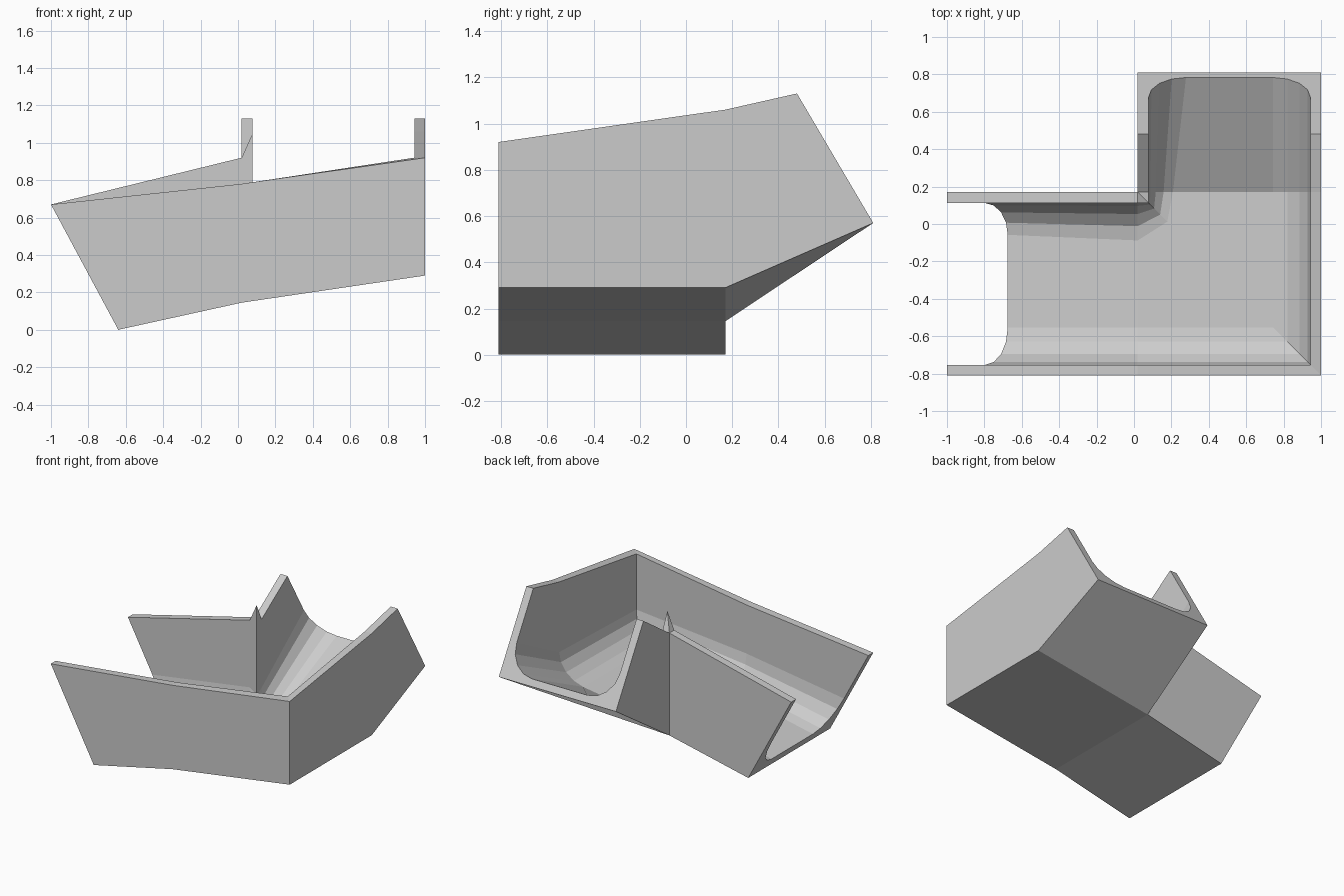
import bpy, bmesh, math

if "Cube" in bpy.data.objects:
    bpy.data.objects.remove(bpy.data.objects["Cube"])

WALL, WIDTH, SEG = 0.058, 0.865, 4


def floor(x):
    # sloping floor of the corner area
    return 0.212 + 0.148 * (x - 0.02)


def section(place, base, bottoms, outer_top, inner_tops, r_out, r_in, h):
    """Closed U profile: place(d, z) positions it, d = distance from the inner wall."""
    arc = [math.radians(90 * i / SEG) for i in range(SEG + 1)]
    pts = [(WIDTH + WALL, bottoms[0]), (WIDTH + WALL, outer_top), (WIDTH, outer_top)]
    for a in arc:
        d = WIDTH - r_out * (1 - math.cos(a))
        pts.append((d, base(d) + h * (1 - math.sin(a))))
    for a in reversed(arc):
        d = r_in * (1 - math.cos(a))
        pts.append((d, base(d) + h * (1 - math.sin(a))))
    pts += [(0, inner_tops[0]), (-WALL, inner_tops[1]), (-WALL, bottoms[1])]
    return [place(d, z) for d, z in pts]


X0, Y0 = 0.02 + WALL, 0.17 - WALL      # trough side of the inside corner
corner = lambda d: floor(X0 + d)

sections = [
    # slanted open end of the left arm
    section(lambda d, z: (-1 + (0.67 - z) * 0.537, Y0 - d, z),
            lambda d: 0.065, (0, 0), 0.67, (0.67, 0.67), 0.2, 0.17, 0.225),
    # bend of the left arm
    section(lambda d, z: (0.02, Y0 - d, z),
            lambda d: floor(0.02), (0.145, 0.145), 0.78, (0.92, 0.92), 0.2, 0.2, 0.2),
    # mitre across the corner, with the raised spike on the inside
    section(lambda d, z: (X0 + d, Y0 - d, z),
            corner, (0.29, 0.145), 0.92, (1.05, 0.92), 0.2, 0.1, 0.15),
    # bend of the rear arm
    section(lambda d, z: (X0 + d, 0.17, z),
            corner, (0.29, 0.145), 1.06, (0.92, 0.92), 0.2, 0.13, 0.18),
    # slanted open end of the rear arm
    section(lambda d, z: (X0 + d, 0.48 + (1.13 - z) * 0.589, z),
            lambda d: 0.615, (0.57, 0.57), 1.13, (1.13, 1.13), 0.2, 0.2, 0.18),
]

# skin between the sections, then cap both ends
bm = bmesh.new()
loops = [[bm.verts.new(p) for p in s] for s in sections]
n = len(loops[0])
for a, b in zip(loops, loops[1:]):
    for i in range(n):
        j = (i + 1) % n
        bm.faces.new((a[i], a[j], b[j], b[i]))
bm.faces.new(loops[0])
bm.faces.new(loops[-1][::-1])
bmesh.ops.remove_doubles(bm, verts=bm.verts, dist=0.0005)
bmesh.ops.triangulate(bm, faces=[f for f in bm.faces if len(f.verts) > 4],
                      ngon_method='EAR_CLIP')
bmesh.ops.recalc_face_normals(bm, faces=bm.faces)

mesh = bpy.data.meshes.new("corner_trough")
bm.to_mesh(mesh)
bm.free()
bpy.context.collection.objects.link(bpy.data.objects.new("corner_trough", mesh))
